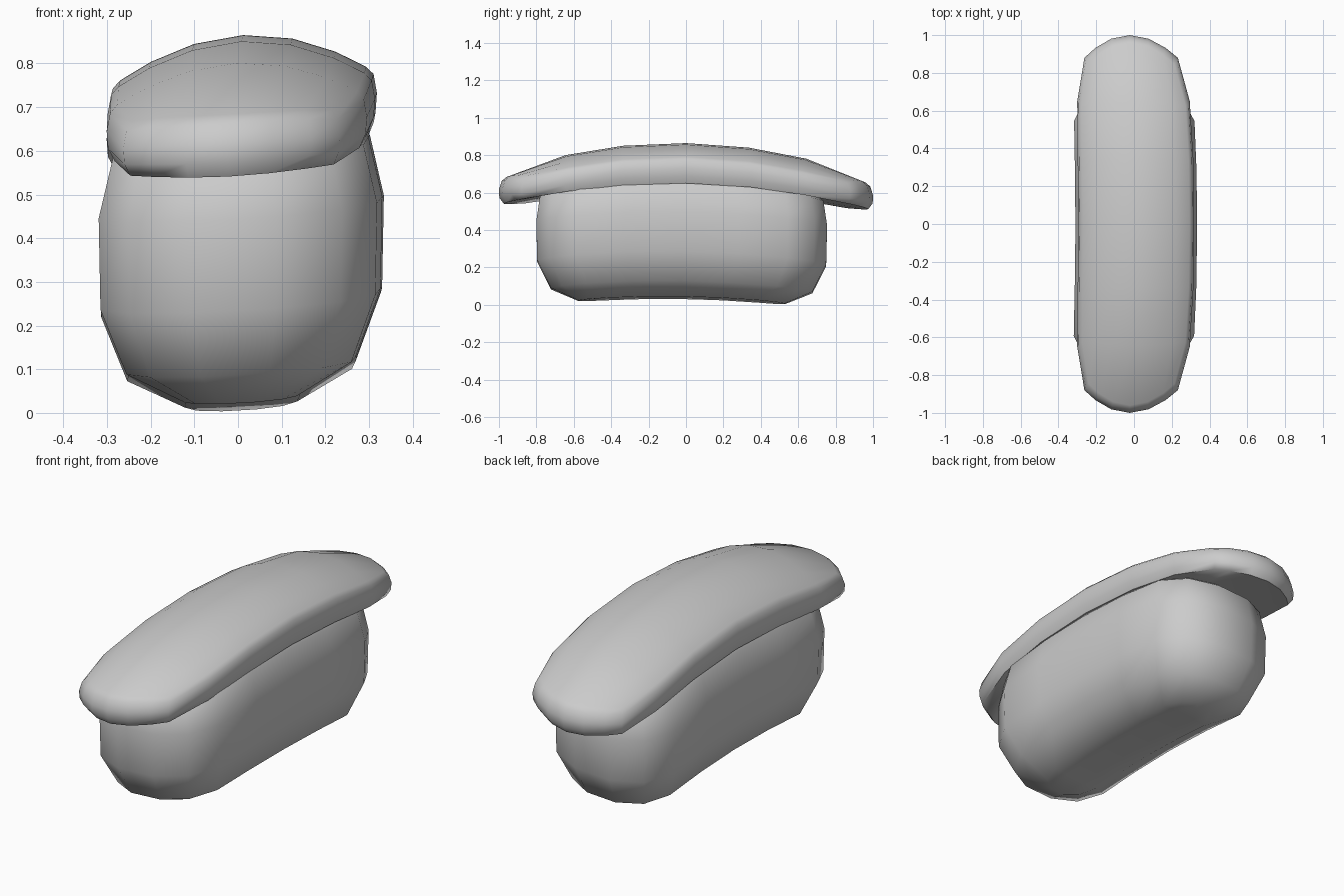
import bpy, bmesh

if "Cube" in bpy.data.objects:
    bpy.data.objects.remove(bpy.data.objects["Cube"])


def place(x, y, z):
    """Lean and sweep shared by both parts: roll right side up, slight pitch, sideways bow."""
    return (x + 0.012 - 0.035 * y * y, y, z + 0.055 * x - 0.015 * y)


def cushion(name, half_rows, cols, layers, y_shift=0.0):
    """Stack of outline layers, closed by a grid at the bottom and the top.
    half_rows: (y, half width, corner setback); layers: (x scale, y scale, height function)."""
    rows = [(-y, w, -d) for y, w, d in reversed(half_rows[1:])] + list(half_rows)
    nr, nc = len(rows), len(cols)
    rim = ([(0, c) for c in range(nc)] + [(r, nc - 1) for r in range(1, nr)]
           + [(nr - 1, c) for c in range(nc - 2, -1, -1)] + [(r, 0) for r in range(nr - 2, 0, -1)])
    bm = bmesh.new()
    stack = []
    for n, (sx, sy, height) in enumerate(layers):
        capped = n in (0, len(layers) - 1)
        verts = {}
        for r, (y0, w, d) in enumerate(rows):
            for c, u in enumerate(cols):
                if capped or (r, c) in rim:
                    x, y = w * u * sx, (y0 - d * u * u) * sy
                    verts[r, c] = bm.verts.new(place(x, y + y_shift, height(x, y)))
        stack.append(verts)
        if capped:
            for r in range(nr - 1):
                for c in range(nc - 1):
                    bm.faces.new([verts[k] for k in ((r, c), (r, c + 1), (r + 1, c + 1), (r + 1, c))])
    for a, b in zip(stack, stack[1:]):
        for p, q in zip(rim, rim[1:] + rim[:1]):
            bm.faces.new((a[p], a[q], b[q], b[p]))
    bmesh.ops.recalc_face_normals(bm, faces=bm.faces)
    mesh = bpy.data.meshes.new(name)
    bm.to_mesh(mesh)
    bm.free()
    ob = bpy.data.objects.new(name, mesh)
    bpy.context.collection.objects.link(ob)
    bpy.ops.object.select_all(action='DESELECT')
    ob.select_set(True)
    bpy.context.view_layer.objects.active = ob
    bpy.ops.object.shade_smooth_by_angle(angle=1.1)
    return ob


def sag(z0, k):
    return lambda x, y: z0 - k * y * y


# Rounded lower body, slightly arched along its length
cushion("body",
        [(0.0, 1.0, 0.0), (0.38, 1.0, 0.0), (0.74, 0.99, 0.02), (1.0, 0.76, 0.10)],
        (-1, -0.4, 0.4, 1),
        [(0.13, 0.56, sag(0.038, 0.08)), (0.26, 0.71, sag(0.115, 0.08)),
         (0.318, 0.785, sag(0.27, 0.08)), (0.322, 0.79, sag(0.48, 0.08)),
         (0.29, 0.77, sag(0.62, 0.10)), (0.24, 0.70, sag(0.68, 0.14))],
        y_shift=-0.023)


# Arched, crowned lid overhanging both ends
def lid_bottom(x, y):
    return 0.633 - 0.133 * y * y + 0.02 * (1 - (x / 0.3) ** 2)


def lid_top(x, y):
    return 0.765 - 0.17 * y * y - 0.05 * y ** 6 + 0.10 * (1 - (x / 0.3) ** 2)


def lid_side(t):
    return lambda x, y: lid_bottom(x, y) * (1 - t) + lid_top(x, y) * t


cushion("lid",
        [(0.0, 0.303, 0.0), (0.35, 0.303, 0.0), (0.67, 0.295, 0.02), (1.0, 0.245, 0.12)],
        (-1, -0.75, -0.4, 0, 0.4, 0.75, 1),
        [(0.95, 0.975, lid_bottom), (1.0, 0.998, lid_side(0.3)),
         (1.01, 1.0, lid_side(0.65)), (0.985, 0.985, lid_side(0.95)), (0.93, 0.96, lid_top)])
